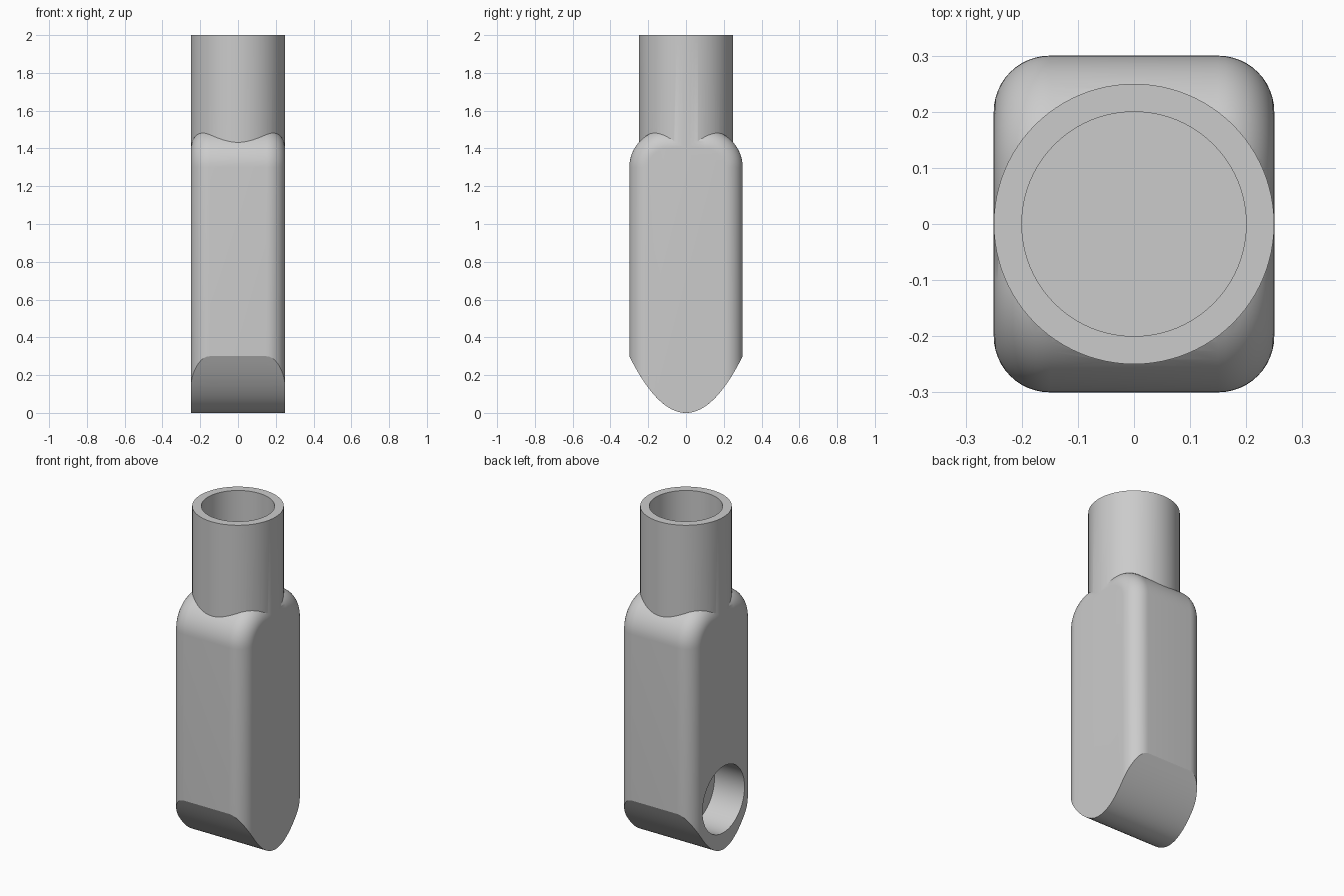
import bpy
import bmesh
from math import sin, cos, pi, radians
from mathutils import Matrix

cube = bpy.data.objects.get("Cube")
if cube:
    bpy.data.objects.remove(cube, do_unlink=True)

GREY = (0.6, 0.6, 0.6, 1)
mat = bpy.data.materials.new("plain grey")
mat.use_nodes = True
mat.diffuse_color = GREY
mat.node_tree.nodes["Principled BSDF"].inputs["Base Color"].default_value = GREY


def make_object(name, bm):
    bmesh.ops.recalc_face_normals(bm, faces=bm.faces)
    mesh = bpy.data.meshes.new(name)
    bm.to_mesh(mesh)
    bm.free()
    mesh.materials.append(mat)
    obj = bpy.data.objects.new(name, mesh)
    bpy.context.collection.objects.link(obj)
    return obj


def cylinder(name, radius, length, matrix):
    bm = bmesh.new()
    bmesh.ops.create_cone(bm, cap_ends=True, segments=96, radius1=radius,
                          radius2=radius, depth=length, matrix=matrix)
    return make_object(name, bm)


def side_profile(inset):
    """Outline in y and z: parabolic foot, straight sides, rounded shoulders."""
    half, radius = 0.3 - inset, 0.2 - inset
    steps = 32
    pts = []
    for i in range(steps + 1):
        y = half * (2 * i / steps - 1)
        pts.append((y, y * y / 0.3))
    for side, start in ((1, 0), (-1, pi / 2)):
        for i in range(17):
            a = start + i / 16 * pi / 2
            pts.append((side * 0.1 + radius * cos(a), 1.3 + radius * sin(a)))
    return pts


# Body: side outline swept across x, with rounded side edges
bm = bmesh.new()
sections = []
for side in (-1, 1):
    angles = [i / 12 * pi / 2 for i in range(13)]
    for a in (reversed(angles) if side < 0 else angles):
        sections.append((side * (0.15 + 0.1 * sin(a)), 0.1 * (1 - cos(a))))
rings = [[bm.verts.new((x, y, z)) for y, z in side_profile(d)] for x, d in sections]
for a, b in zip(rings, rings[1:]):
    for i in range(len(a)):
        j = (i + 1) % len(a)
        bm.faces.new((a[i], a[j], b[j], b[i]))
bm.faces.new(rings[0])
bm.faces.new(rings[-1])
body = make_object("body", bm)

# Neck, its bore and the round side pocket
neck = cylinder("neck", 0.2498, 0.75, Matrix.Translation((0, 0, 1.625)))
bore = cylinder("bore_cutter", 0.2, 0.6, Matrix.Translation((0, 0, 1.8)))
pocket = cylinder("pocket_cutter", 0.2, 0.4,
                  Matrix.Translation((-0.25, 0, 0.3)) @ Matrix.Rotation(pi / 2, 4, 'Y'))

for tool, operation in ((neck, 'UNION'), (bore, 'DIFFERENCE'), (pocket, 'DIFFERENCE')):
    mod = body.modifiers.new(tool.name, 'BOOLEAN')
    mod.operation = operation
    mod.solver = 'EXACT'
    mod.object = tool
    bpy.ops.object.select_all(action='DESELECT')
    body.select_set(True)
    bpy.context.view_layer.objects.active = body
    bpy.ops.object.modifier_apply(modifier=mod.name)
    bpy.data.objects.remove(tool, do_unlink=True)

bpy.ops.object.shade_smooth_by_angle(angle=radians(25))
